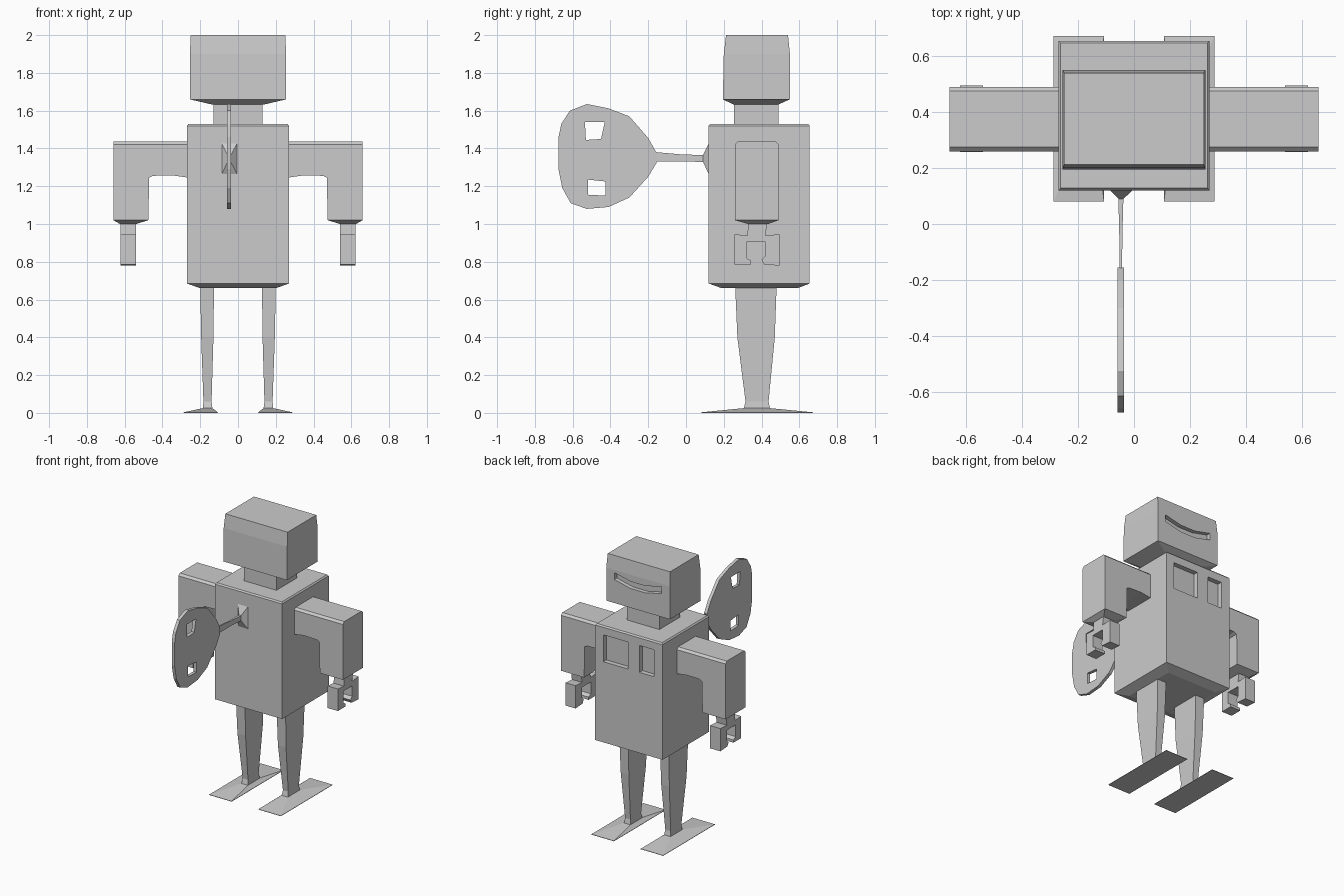
import bpy, bmesh


def finish(name, bm, mirror=False):
    bmesh.ops.recalc_face_normals(bm, faces=bm.faces)
    me = bpy.data.meshes.new(name)
    bm.to_mesh(me)
    bm.free()
    ob = bpy.data.objects.new(name, me)
    bpy.context.collection.objects.link(ob)
    if mirror:
        ob.modifiers.new("mirror", 'MIRROR')
    return ob


def loft(name, sections, axis='z', mirror=False):
    """Rectangular sections (position, a0, a1, b0, b1) joined along z or y."""
    bm = bmesh.new()
    rings = []
    for p, a0, a1, b0, b1 in sections:
        corners = [(a0, b0), (a1, b0), (a1, b1), (a0, b1)]
        rings.append([bm.verts.new((a, b, p) if axis == 'z' else (a, p, b))
                      for a, b in corners])
    for r, s in zip(rings, rings[1:]):
        for i in range(4):
            j = (i + 1) % 4
            bm.faces.new((r[i], r[j], s[j], s[i]))
    bm.faces.new(rings[0])
    bm.faces.new(rings[-1])
    return finish(name, bm, mirror)


def prism(name, pts, axis, lo, hi, mirror=False, bevel_above=None):
    """Extrude a 2D outline along x (points y,z) or y (points x,z)."""
    bm = bmesh.new()
    rings = [[bm.verts.new((t, a, b) if axis == 'x' else (a, t, b))
              for a, b in pts] for t in (lo, hi)]
    n = len(pts)
    for i in range(n):
        j = (i + 1) % n
        bm.faces.new((rings[0][i], rings[0][j], rings[1][j], rings[1][i]))
    for r in rings:
        bm.faces.new(r)
    if bevel_above is not None:
        edges = [e for e in bm.edges
                 if all(v.co.z > bevel_above for v in e.verts)
                 and abs(e.verts[0].co.y - e.verts[1].co.y) < 1e-4]
        bmesh.ops.bevel(bm, geom=edges, offset=0.015, segments=1, affect='EDGES')
    return finish(name, bm, mirror)


def cut(ob, cutters):
    for c in cutters:
        c.hide_render = True
        m = ob.modifiers.new("cut", 'BOOLEAN')
        m.operation, m.solver, m.object = 'DIFFERENCE', 'EXACT', c
    dg = bpy.context.evaluated_depsgraph_get()
    me = bpy.data.meshes.new_from_object(ob.evaluated_get(dg))
    ob.modifiers.clear()
    ob.data = me
    for c in cutters:
        bpy.data.objects.remove(c)


def box_xz(x0, x1, z0, z1):
    return [(x0, z0), (x1, z0), (x1, z1), (x0, z1)]


# Torso with two recessed chest panels
torso = loft("torso", [(0.66, -0.20, 0.20, 0.19, 0.59),
                       (0.685, -0.27, 0.27, 0.12, 0.655),
                       (1.52, -0.27, 0.27, 0.12, 0.655),
                       (1.53, -0.262, 0.262, 0.128, 0.647)])
cut(torso, [prism("panel_cutter", box_xz(0.005, 0.205, 1.27, 1.465), 'y', 0.62, 0.75),
            prism("panel_cutter", box_xz(-0.20, -0.085, 1.27, 1.465), 'y', 0.62, 0.75)])

# Neck and head with a curved slot in the face
loft("neck", [(1.52, -0.13, 0.13, 0.255, 0.49), (1.64, -0.13, 0.13, 0.255, 0.49)])
head = loft("head", [(1.633, -0.14, 0.14, 0.25, 0.49),
                     (1.66, -0.255, 0.255, 0.195, 0.55),
                     (1.90, -0.255, 0.255, 0.20, 0.55),
                     (2.0, -0.25, 0.25, 0.212, 0.54)])
slot = [(-0.19, 1.83), (-0.06, 1.80), (0.06, 1.80), (0.19, 1.83),
        (0.19, 1.88), (0.06, 1.85), (-0.06, 1.85), (-0.19, 1.88)]
cut(head, [prism("slot_cutter", slot, 'y', 0.52, 0.65)])

# Bent arms, tapered cuffs and C-shaped hands
arm = [(0.26, 1.437), (0.66, 1.437), (0.66, 1.02), (0.475, 1.02),
       (0.47, 1.245), (0.45, 1.255), (0.35, 1.258), (0.26, 1.245)]
prism("arm", arm, 'y', 0.26, 0.49, True, bevel_above=1.43)
loft("cuff", [(1.02, 0.475, 0.66, 0.26, 0.49),
              (1.0, 0.54, 0.625, 0.33, 0.435)], mirror=True)
hand = [(0.33, 1.005), (0.43, 1.005), (0.42, 0.94), (0.495, 0.945),
        (0.495, 0.78), (0.415, 0.785), (0.40, 0.81), (0.42, 0.83),
        (0.42, 0.905), (0.32, 0.905), (0.32, 0.82), (0.345, 0.805),
        (0.345, 0.785), (0.257, 0.785), (0.257, 0.945), (0.325, 0.94)]
prism("hand", hand, 'x', 0.54, 0.622, True)

# Tapered legs and flat feet
loft("leg", [(0.02, 0.135, 0.187, 0.305, 0.445),
             (0.06, 0.14, 0.183, 0.315, 0.437),
             (0.40, 0.13, 0.195, 0.272, 0.47),
             (0.68, 0.127, 0.20, 0.26, 0.48)], mirror=True)
loft("foot", [(0.0, 0.107, 0.288, 0.08, 0.673),
              (0.003, 0.107, 0.288, 0.08, 0.673),
              (0.025, 0.135, 0.187, 0.305, 0.445)], mirror=True)

# Winding key: flared mount, thin shaft and a blade with two holes
loft("key_shaft", [(-0.20, -0.058, -0.036, 1.33, 1.38),
                   (-0.155, -0.051, -0.043, 1.33, 1.38),
                   (-0.02, -0.053, -0.041, 1.332, 1.368),
                   (0.09, -0.056, -0.038, 1.328, 1.365),
                   (0.125, -0.09, 0.0, 1.255, 1.435)], axis='y')
blade = [(-0.155, 1.375), (-0.20, 1.455), (-0.30, 1.57), (-0.41, 1.612),
         (-0.525, 1.635), (-0.615, 1.60), (-0.66, 1.53), (-0.675, 1.46),
         (-0.675, 1.29), (-0.655, 1.19), (-0.61, 1.11), (-0.525, 1.08),
         (-0.41, 1.09), (-0.30, 1.14), (-0.20, 1.25), (-0.155, 1.325)]
key = prism("key_blade", blade, 'x', -0.059, -0.036)
holes = [[(-0.535, 1.54), (-0.43, 1.54), (-0.45, 1.45), (-0.53, 1.445)],
         [(-0.52, 1.235), (-0.425, 1.225), (-0.425, 1.15), (-0.52, 1.155)]]
cut(key, [prism("hole_cutter", h, 'x', -0.2, 0.1) for h in holes])
